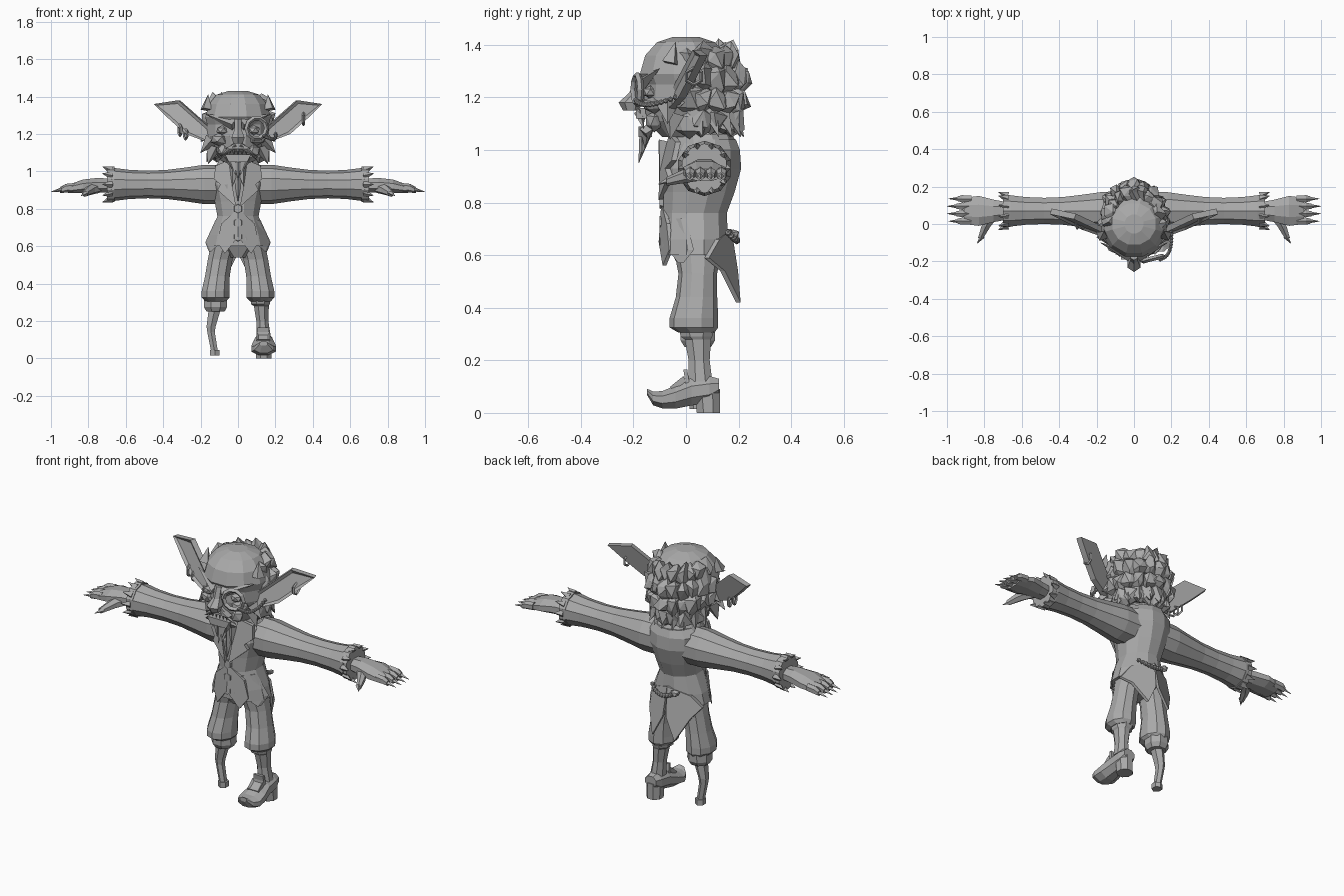
import bpy, bmesh, math, random
from mathutils import Vector, Matrix

random.seed(4)
cube = bpy.data.objects.get("Cube")
if cube:
    bpy.data.objects.remove(cube, do_unlink=True)

shade = (.4, .4, .4, 1)
grey = bpy.data.materials.new("plain_grey")
grey.use_nodes = True
grey.diffuse_color = shade
grey.node_tree.nodes["Principled BSDF"].inputs["Base Color"].default_value = shade


def finish(name, bm):
    bmesh.ops.recalc_face_normals(bm, faces=bm.faces)
    mesh = bpy.data.meshes.new(name)
    bm.to_mesh(mesh)
    bm.free()
    mesh.materials.append(grey)
    obj = bpy.data.objects.new(name, mesh)
    bpy.context.collection.objects.link(obj)


def ring(wide, deep, x=0, y=0, z=0):
    return Vector((x, y, z)), wide, deep


def bridge(bm, front, back):
    for i, corner in enumerate(front):
        bm.faces.new((front[i - 1], corner, back[i], back[i - 1]))


def skin(bm, rings, sides, axis, mirror):
    """Join rings lying across the axis into a closed tube."""
    loops = []
    for centre, wide, deep in rings:
        loop = []
        for i in range(sides):
            angle = math.tau * (i + .5) / sides
            u = wide * math.cos(angle) / math.cos(math.pi / sides)
            v = deep * math.sin(angle) / math.cos(math.pi / sides)
            offset = {"X": (0, u, v), "Y": (u, 0, v), "Z": (u, v, 0)}[axis]
            point = centre + Vector(offset)
            point.x *= mirror
            loop.append(bm.verts.new(point))
        loops.append(loop)
    for low, high in zip(loops, loops[1:]):
        bridge(bm, low, high)
    bm.faces.new(loops[0])
    bm.faces.new(loops[-1])


def loft(name, *rings, sides=8, axis="Z", mirror=1):
    bm = bmesh.new()
    skin(bm, rings, sides, axis, mirror)
    finish(name, bm)


def plate(name, points, push, mirror=1, dish=0):
    """Slab from an outline, thickened along push; dish sinks its first face."""
    bm = bmesh.new()
    flip = Matrix.Diagonal((mirror, 1, 1))
    front = [bm.verts.new(flip @ Vector(p)) for p in points]
    back = [bm.verts.new(v.co + flip @ Vector(push)) for v in front]
    face = bm.faces.new(front)
    bm.faces.new(back)
    bridge(bm, front, back)
    bmesh.ops.recalc_face_normals(bm, faces=bm.faces)
    if dish:
        bmesh.ops.inset_region(bm, faces=[face], thickness=dish, depth=-dish * .7)
    finish(name, bm)


def spikes(name, items, mirror=1):
    """Four-sided points given as (base, tip, radius)."""
    bm = bmesh.new()
    flip = Matrix.Diagonal((mirror, 1, 1))
    for base, tip, radius in items:
        a, b = flip @ Vector(base), flip @ Vector(tip)
        turn = (b - a).to_track_quat("Z", "Y").to_matrix().to_4x4()
        bmesh.ops.create_cone(bm, cap_ends=True, segments=4, radius1=radius, radius2=.001,
                              depth=(b - a).length, matrix=Matrix.Translation((a + b) / 2) @ turn)
    finish(name, bm)


def lumps(name, items, jitter=0):
    """Faceted balls given as (centre, radii)."""
    bm = bmesh.new()
    for centre, radii in items:
        place = Matrix.Translation(centre) @ Matrix.Diagonal((*radii, 1))
        bmesh.ops.create_icosphere(bm, subdivisions=1, radius=1, matrix=place)
    for v in bm.verts:
        v.co += Vector([random.uniform(-jitter, jitter) for _ in range(3)])
    finish(name, bm)


def hoop(name, location, rotation, radius, thick, sides):
    bpy.ops.mesh.primitive_torus_add(location=location, rotation=rotation, major_radius=radius,
                                     minor_radius=thick, major_segments=sides, minor_segments=4)
    bpy.context.object.name = name
    bpy.context.object.data.materials.append(grey)


def chain(name, start, sag, end, links, radius):
    """Beads strung along a sagging curve."""
    start, sag, end = Vector(start), Vector(sag), Vector(end)
    beads = []
    for i in range(links):
        t = i / (links - 1)
        centre = start.lerp(sag, t).lerp(sag.lerp(end, t), t)
        beads.append((centre, (radius, radius, radius)))
    lumps(name, beads)


# Head
loft("skull", ring(wide=.08, deep=.09, z=1.05), ring(wide=.13, deep=.15, z=1.11),
     ring(wide=.165, deep=.16, z=1.19), ring(wide=.165, deep=.155, z=1.25),
     ring(wide=.175, deep=.175, z=1.29), ring(wide=.155, deep=.155, z=1.36),
     ring(wide=.115, deep=.11, z=1.41), ring(wide=.05, deep=.05, z=1.43), sides=12)
loft("neck", ring(wide=.09, deep=.09, y=.07, z=1), ring(wide=.08, deep=.09, y=.04, z=1.1))
loft("nose", ring(wide=.02, deep=.02, y=-.17, z=1.28), ring(wide=.02, deep=.03, y=-.18, z=1.22),
     ring(wide=.035, deep=.04, y=-.21, z=1.18), ring(wide=.025, deep=.025, y=-.21, z=1.15), sides=6)
lumps("eyes", [((x, -.135, 1.22), (.035, .03, .025)) for x in (-.085, .085)])

# Hair mass around the sides and back
hair, tufts = [], []
for row in range(4):
    reach = .17 - .015 * (row - 1.5) ** 2
    for i in range(11):
        angle = math.radians(19.5 * i - 8)
        centre = (reach * .9 * math.cos(angle), .03 + reach * math.sin(angle), 1.35 - .08 * row)
        hair.append((centre, (.045, .05, .06)))
lumps("hair", hair, jitter=.015)
for i in range(9):
    angle = math.radians(10 + 20 * i)
    c, s = math.cos(angle), math.sin(angle)
    tufts.append(((.13 * c, .02 + .14 * s, 1.15), (.17 * c, .03 + .19 * s, 1.05), .045))
spikes("hair_tufts", tufts)

# Mouth and beard
plate("upper_lip", [(-.07, -.15, 1.12), (0, -.15, 1.16), (.07, -.15, 1.12)], push=(0, -.04, 0))
plate("lower_lip", [(-.07, -.13, 1.09), (.07, -.13, 1.09), (.05, -.13, 1.05), (-.05, -.13, 1.05)],
      push=(0, -.05, 0))
spikes("teeth", [((x * .022, -.165, 1.13), (x * .022, -.165, 1.09), .013) for x in range(-2, 3)])
spikes("beard", [((.027 * i, -.15, 1.08), (.015 * i, .012 * abs(i) - .18, .95 + .03 * abs(i)), .027)
                 for i in range(-3, 4)])

# Earrings, eyeglass and its chain
quarter = math.pi / 2
hoop("left_earring", (.35, .03, 1.28), (0, quarter, 0), radius=.032, thick=.007, sides=6)
for i in range(2):
    hoop("right_earring", (-.28 - .03 * i, 0, 1.2 + .02 * i), (0, quarter, .3), radius=.03, thick=.007, sides=6)
hoop("eyeglass", (.1, -.185, 1.23), (quarter, 0, .25), radius=.055, thick=.013, sides=10)
chain("eyeglass_chain", (.14, -.19, 1.19), (.21, -.17, 1.15), (.2, -.04, 1.2), links=14, radius=.011)

# Coat body
loft("torso", ring(wide=.165, deep=.125, y=.035, z=.6), ring(wide=.15, deep=.125, y=.035, z=.66),
     ring(wide=.11, deep=.12, y=.035, z=.76), ring(wide=.125, deep=.135, y=.05, z=.84),
     ring(wide=.15, deep=.15, y=.06, z=.93), ring(wide=.15, deep=.13, y=.075, z=1),
     ring(wide=.11, deep=.11, y=.08, z=1.04), sides=12)
loft("pelvis", ring(wide=.05, deep=.06, y=.04, z=.54), ring(wide=.14, deep=.09, y=.04, z=.6))
loft("collar", ring(wide=.12, deep=.12, y=.07, z=1.02), ring(wide=.1, deep=.11, y=.06, z=1.06), sides=10)
spikes("neckcloth", [((x, -.07, 1.03), (x * 1.5, -.1, .84 + abs(x) * 4), .035) for x in (-.02, 0, .02)])
for i in range(3):
    height = .8 - .075 * i
    loft("button", ring(wide=.024, deep=.024, y=-.07, z=height),
         ring(wide=.02, deep=.02, y=-.1, z=height), sides=6, axis="Y")

ARM_Y, ARM_Z = .07, .93
for label, mirror in (("left", 1), ("right", -1)):
    # Brow, cheeks and whiskers
    spikes(label + "_brow", [((.02, -.17, 1.25), (.18, -.1, 1.31), .032),
                             ((.17, -.06, 1.33), (.16, -.04, 1.41), .035)], mirror)
    lumps(label + "_cheek", [((mirror * .1, -.12, 1.17), (.05, .045, .035)),
                             ((mirror * .08, -.12, 1.11), (.035, .035, .04))], jitter=.005)
    spikes(label + "_whiskers", [((.14, -.07, 1.17), (.2, -.07, 1.1), .04),
                                 ((.13, -.05, 1.13), (.16, -.06, 1.04), .045),
                                 ((.15, -.02, 1.2), (.2, -.03, 1.16), .04),
                                 ((.01, -.18, 1.14), (.1, -.16, 1.08), .018)], mirror)
    # Long pointed ear, leaning back toward the tip
    outline = [(.15, 1.23), (.32, 1.38), (.45, 1.36), (.38, 1.29), (.28, 1.2), (.15, 1.15)]
    plate(label + "_ear", [(x, (x + z - 1.6) / 4, z) for x, z in outline], (-.01, .03, 0), mirror, dish=.016)

    # Coat fronts and tail
    plate(label + "_lapel", [(.05, -.045, 1.06), (.12, -.02, 1.03), (.13, -.035, .96), (.095, -.06, .93),
                             (.11, -.05, .9), (.01, -.085, .81), (.03, -.08, .92)], (0, -.02, 0), mirror)
    plate(label + "_waistcoat_point", [(0, -.08, .8), (0, -.09, .65), (.07, -.075, .56), (.11, -.05, .62),
                                       (.09, -.06, .72)], (0, -.014, 0), mirror)
    plate(label + "_coat_front", [(.07, -.06, .74), (.09, -.055, .63), (.155, -.01, .57), (.175, .03, .62),
                                  (.12, 0, .74)], (-.01, -.02, 0), mirror)
    plate(label + "_coat_tail", [(0, .155, .7), (.12, .11, .66), (.165, .07, .59), (.13, .13, .54),
                                 (.07, .19, .42), (.01, .18, .54)], (0, .018, 0), mirror)

    # Sleeve narrowing at the forearm, with a ragged cuff
    sleeve = []
    for i in range(7):
        size = min(.1, .07 + .004 * (i - 4) ** 2)
        sleeve.append(ring(wide=size, deep=size, x=.08 + .1 * i, y=ARM_Y, z=ARM_Z))
    loft(label + "_sleeve", *sleeve, sides=10, axis="X", mirror=mirror)
    loft(label + "_cuff", *[ring(wide=.085, deep=.09, x=x, y=ARM_Y, z=ARM_Z) for x in (.66, .7)],
         sides=10, axis="X", mirror=mirror)
    rags = []
    for i in range(10):
        angle = math.tau * i / 10
        out = Vector((0, math.cos(angle), math.sin(angle)))
        middle = Vector((.675, ARM_Y, ARM_Z))
        rags.append((middle + out * .08, middle + out * .1 + Vector((.05, 0, 0)), .022))
    spikes(label + "_cuff_rags", rags, mirror)

    # Hand with four clawed fingers and a thumb
    loft(label + "_palm", ring(wide=.045, deep=.035, x=.67, y=ARM_Y, z=.925),
         ring(wide=.06, deep=.04, x=.75, y=ARM_Y, z=.925), ring(wide=.08, deep=.036, x=.83, y=ARM_Y, z=.92),
         ring(wide=.07, deep=.022, x=.91, y=ARM_Y, z=.905), axis="X", mirror=mirror)
    fingers = bmesh.new()
    claws = [((.81, -.065, .885), (.84, -.105, .87), .014)]
    for i in range(4):
        y = .015 + .04 * i
        end = .955 - .008 * abs(i - 1.5)
        skin(fingers, [ring(wide=.017, deep=.02, x=.87, y=y, z=.915), ring(wide=.019, deep=.02, x=.92, y=y, z=.91),
                       ring(wide=.013, deep=.014, x=end, y=y, z=.9)], 6, "X", mirror)
        claws.append(((end - .015, y, .905), (end + .049, y, .89), .013))
    skin(fingers, [ring(wide=.035, deep=.028, x=.75, y=.05, z=.915), ring(wide=.025, deep=.023, x=.79, y=-.01, z=.9),
                   ring(wide=.014, deep=.014, x=.82, y=-.075, z=.88)], 6, "Y", mirror)
    finish(label + "_fingers", fingers)
    spikes(label + "_claws", claws, mirror)

    # Baggy breeches
    loft(label + "_breeches", ring(wide=.07, deep=.085, x=.075, y=.045, z=.61),
         ring(wide=.066, deep=.07, x=.095, y=.045, z=.53), ring(wide=.066, deep=.075, x=.11, y=.04, z=.44),
         ring(wide=.074, deep=.088, x=.12, y=.03, z=.36), ring(wide=.074, deep=.088, x=.12, y=.03, z=.325),
         ring(wide=.055, deep=.065, x=.12, y=.04, z=.305), sides=10, mirror=mirror)

# Stocking and curled buckle shoe
FOOT_X = .137
loft("stocking", ring(wide=.052, deep=.065, x=.12, y=.04, z=.31), ring(wide=.05, deep=.06, x=.12, y=.04, z=.29),
     ring(wide=.04, deep=.05, x=.125, y=.045, z=.28), ring(wide=.032, deep=.04, x=.13, y=.05, z=.2),
     ring(wide=.038, deep=.045, x=FOOT_X, y=.055, z=.12))
loft("shoe", ring(wide=.035, deep=.03, x=FOOT_X, y=.125, z=.1), ring(wide=.046, deep=.05, x=FOOT_X, y=.09, z=.09),
     ring(wide=.05, deep=.052, x=FOOT_X, y=.02, z=.08), ring(wide=.062, deep=.044, x=FOOT_X, y=-.04, z=.06),
     ring(wide=.066, deep=.033, x=FOOT_X, y=-.09, z=.05), ring(wide=.05, deep=.026, x=FOOT_X, y=-.125, z=.055),
     ring(wide=.022, deep=.012, x=FOOT_X, y=-.148, z=.08), axis="Y")
loft("shoe_heel", ring(wide=.042, deep=.044, x=FOOT_X, y=.085), ring(wide=.042, deep=.05, x=FOOT_X, y=.08, z=.09))
plate("shoe_tongue", [(.1, 0, .1), (.17, 0, .1), (.165, -.01, .165), (.105, -.01, .165)], push=(0, .015, 0))
plate("shoe_buckle", [(.1, -.06, .1), (.17, -.06, .1), (.17, -.01, .14), (.1, -.01, .14)],
      push=(0, .01, -.02), dish=.014)

# Wooden peg leg with a knee bend
PEG_Y = .045
loft("peg_socket", ring(wide=.06, deep=.065, x=-.12, y=PEG_Y, z=.32),
     ring(wide=.062, deep=.065, x=-.12, y=PEG_Y, z=.275), ring(wide=.048, deep=.05, x=-.12, y=PEG_Y, z=.25))
loft("peg", ring(wide=.032, deep=.034, x=-.125, y=PEG_Y, z=.26), ring(wide=.024, deep=.026, x=-.144, y=PEG_Y, z=.17),
     ring(wide=.02, deep=.022, x=-.144, y=PEG_Y, z=.14), ring(wide=.018, deep=.02, x=-.126, y=PEG_Y, z=.04), sides=6)
loft("peg_tip", *[ring(wide=.025, deep=.027, x=-.124, y=PEG_Y, z=z) for z in (.045, .015)], sides=6)

# Watch chain across the back
chain("back_chain", (.1, .16, .685), (.03, .215, .63), (-.05, .18, .675), links=10, radius=.014)
lumps("chain_knot", [((-.055, .18, .68), (.03, .022, .02))], jitter=.004)
